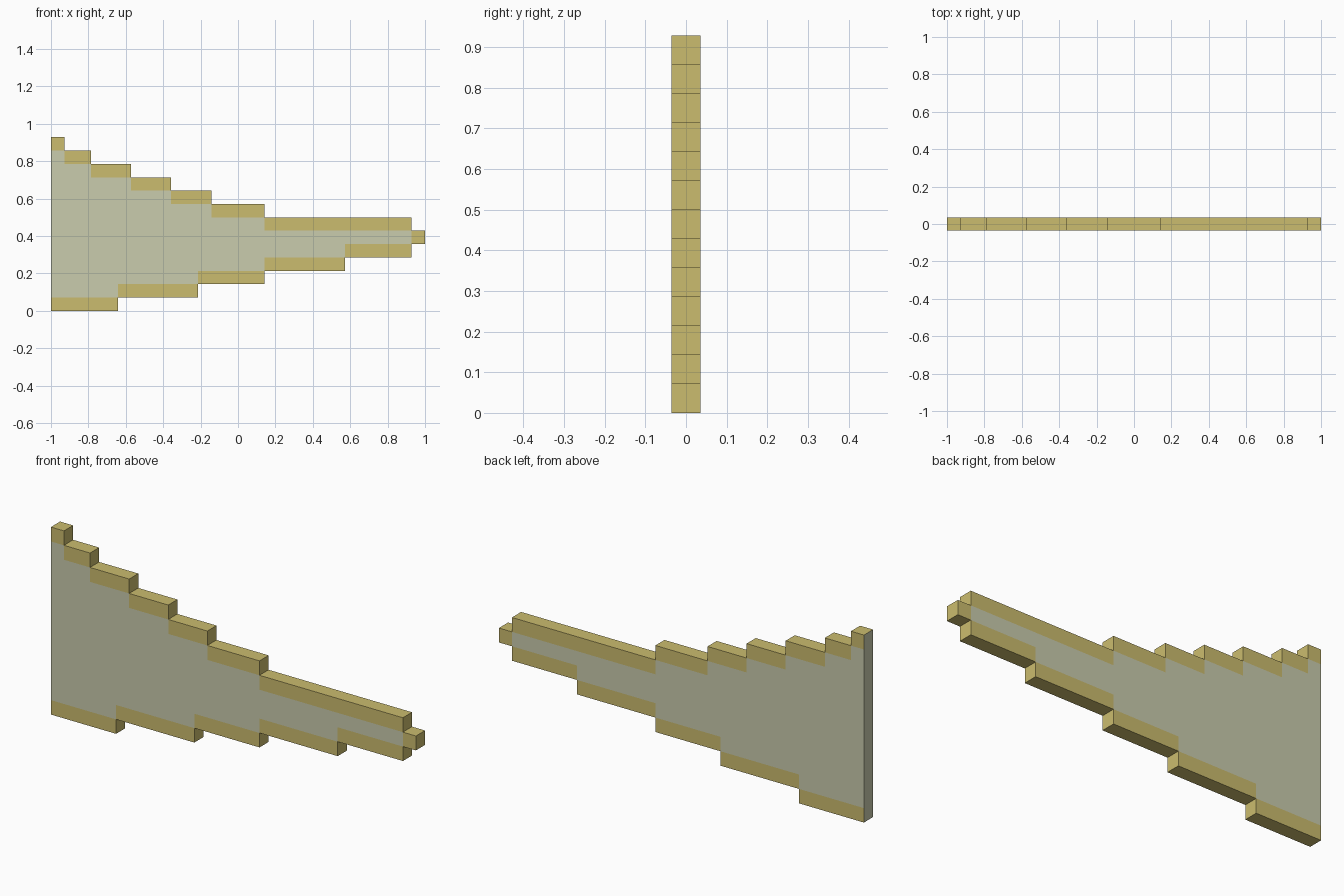
import bpy, bmesh, math
from mathutils import Vector

if "Cube" in bpy.data.objects:
    bpy.data.objects.remove(bpy.data.objects["Cube"])

U = 2 / 28  # one block of the stepped outline

# (first column, height in blocks) where each step begins
TOP = [(0, 13), (1, 12), (3, 11), (6, 10), (9, 9), (12, 8), (16, 7), (27, 6)]
BOTTOM = [(0, 0), (5, 1), (11, 2), (16, 3), (22, 4), (27, 5)]


def step(table, col):
    return [h for start, h in table if start <= col][-1]


def material(name, rgb):
    def linear(c):
        c /= 255
        return c / 12.92 if c <= 0.04045 else ((c + 0.055) / 1.055) ** 2.4
    m = bpy.data.materials.new(name)
    m.diffuse_color = (*[linear(c) for c in rgb], 1)
    m.use_nodes = True
    m.node_tree.nodes["Principled BSDF"].inputs["Base Color"].default_value = m.diffuse_color
    return m


bm = bmesh.new()

# front sheet of square blocks
verts = {}


def vert(i, k):
    if (i, k) not in verts:
        verts[i, k] = bm.verts.new((-1 + i * U, -U / 2, k * U))
    return verts[i, k]


for i in range(28):
    for k in range(step(BOTTOM, i), step(TOP, i)):
        bm.faces.new([vert(i, k), vert(i + 1, k), vert(i + 1, k + 1), vert(i, k + 1)])

# thickness
ext = bmesh.ops.extrude_face_region(bm, geom=bm.faces[:], use_keep_orig=True)
bmesh.ops.translate(bm, vec=(0, U, 0),
                    verts=[g for g in ext["geom"] if isinstance(g, bmesh.types.BMVert)])
bmesh.ops.recalc_face_normals(bm, faces=bm.faces[:])

# pale inner panel on both broad faces and the root end, golden border elsewhere
for f in bm.faces:
    c = f.calc_center_median()
    if abs(f.normal.y) > 0.5:
        i, k = math.floor((c.x + 1) / U), math.floor(c.z / U)
        f.material_index = int(step(BOTTOM, i) < k < step(TOP, i) - 1)
    else:
        f.material_index = int(f.normal.x < -0.5 and c.x < -0.99)

# merge the blocks into large flat faces
bmesh.ops.dissolve_limit(bm, angle_limit=0.01, verts=bm.verts[:], edges=bm.edges[:],
                         delimit={'MATERIAL'})

mesh = bpy.data.meshes.new("stepped_fin")
bm.to_mesh(mesh)
bm.free()
mesh.materials.append(material("golden border", (203, 188, 110)))
mesh.materials.append(material("pale grey green", (202, 204, 174)))
fin = bpy.data.objects.new("stepped_fin", mesh)
bpy.context.collection.objects.link(fin)
